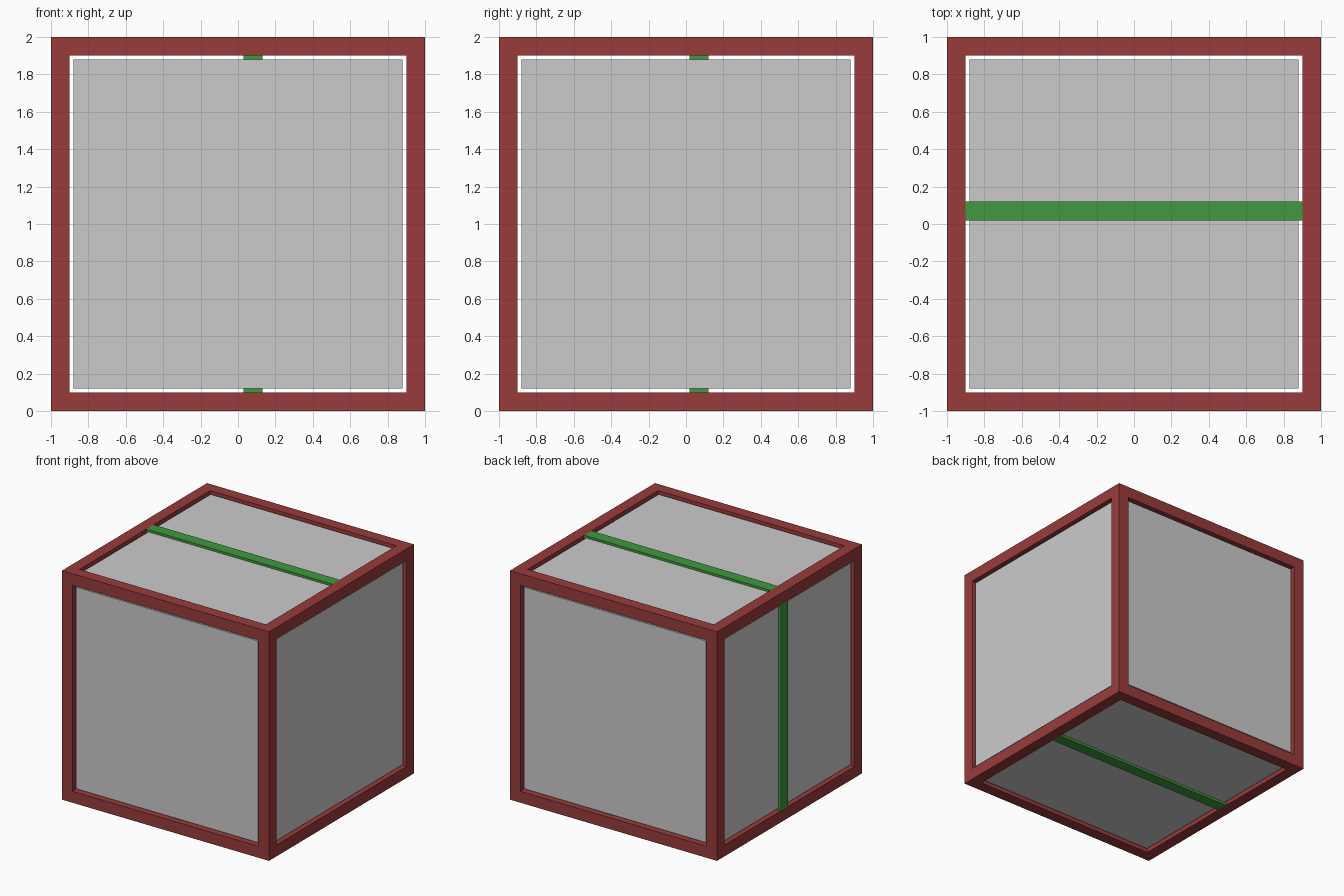
import bpy
from mathutils import Vector

if "Cube" in bpy.data.objects:
    bpy.data.objects.remove(bpy.data.objects["Cube"])

BAR = 0.1      # thickness of frame bars
PANEL = 1.76   # panel width, leaves a 0.02 gap to the frame


def material(name, rgb):
    m = bpy.data.materials.new(name)
    m.diffuse_color = (*rgb, 1)
    m.use_nodes = True
    m.node_tree.nodes["Principled BSDF"].inputs["Base Color"].default_value = m.diffuse_color
    return m


def box(name, centre, size, mat=None):
    bpy.ops.mesh.primitive_cube_add(size=1, location=Vector(centre) + Vector((0, 0, 1)))
    ob = bpy.context.object
    ob.name = name
    ob.scale = size
    bpy.ops.object.transform_apply(location=False, rotation=False, scale=True)
    if mat:
        ob.data.materials.append(mat)
    return ob


red = material("frame_red", (0.32, 0.044, 0.044))
green = material("strip_green", (0.05, 0.32, 0.05))

# Twelve frame bars: posts run full height, the others fit between them
e = 1 - BAR / 2
for a in (-e, e):
    for b in (-e, e):
        box("frame_post", (a, b, 0), (BAR, BAR, 2), red)
        box("frame_bar_side", (a, 0, b), (BAR, 2 - 2 * BAR, BAR), red)
        box("frame_bar_front_back", (0, a, b), (2 - 2 * BAR, BAR, BAR), red)

# Six thin panels, recessed 0.02 behind the frame face
for axis, label in enumerate(("side_panel", "front_back_panel", "top_bottom_panel")):
    for sign in (-1, 1):
        centre, size = [0, 0, 0], [PANEL] * 3
        centre[axis] = sign * 0.965
        size[axis] = 0.03
        box(label, centre, size)

# Outer strips, flush with the frame: top, bottom and left
L = 2 - 2 * BAR
box("strip_top", (0, 0.07, e), (L, 0.1, BAR), green)
box("strip_bottom", (0, 0.07, -e), (L, 0.1, BAR), green)
box("strip_left", (-e, 0.07, 0), (BAR, 0.1, L), green)

# Inner strips, hidden behind the front, back and right panels
box("strip_front", (0.08, -0.925, 0), (0.1, 0.05, L), green)
box("strip_back", (0.08, 0.925, 0), (0.1, 0.05, L), green)
box("strip_right", (0.925, 0.07, 0), (0.05, 0.1, L), green)
